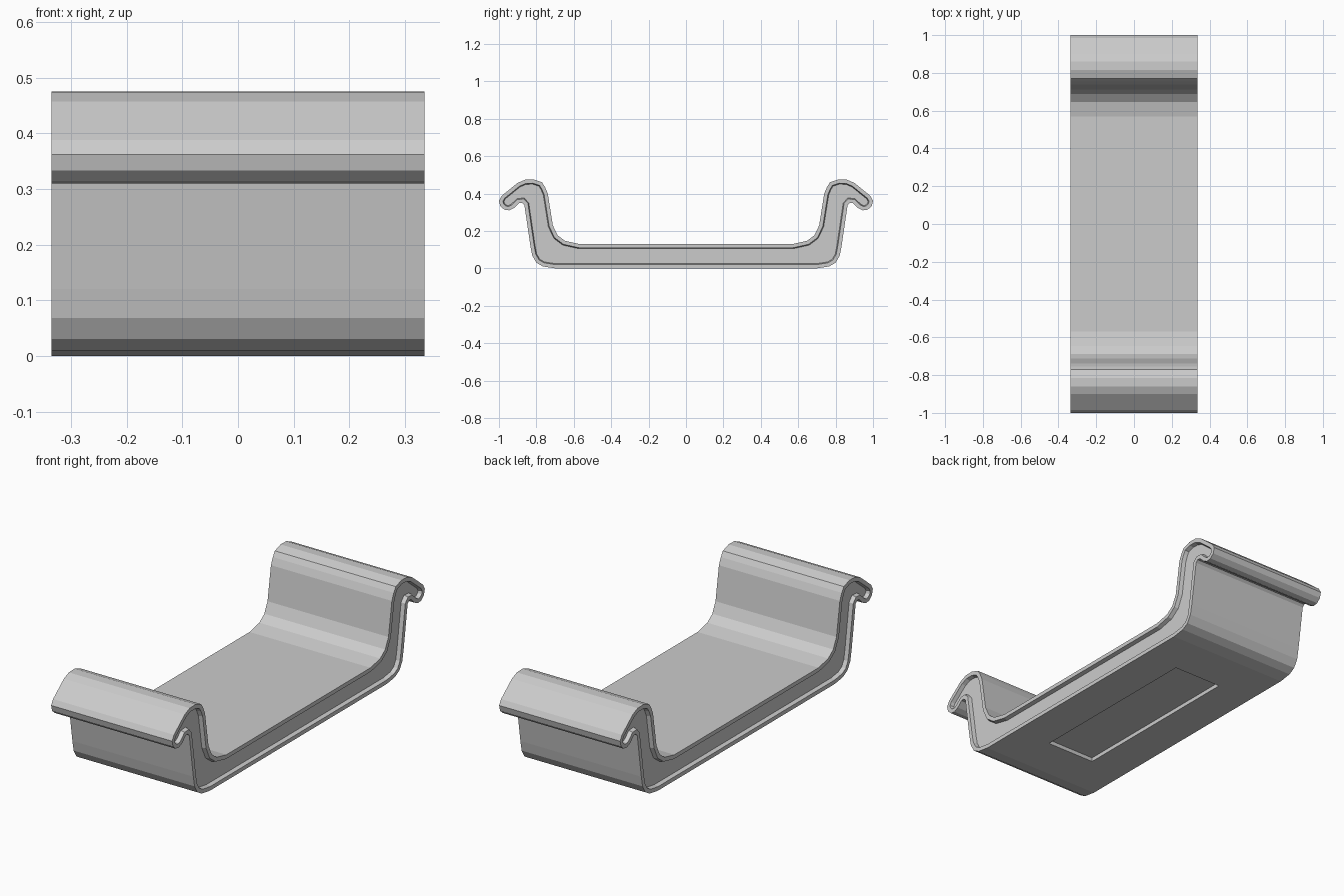
import bpy, bmesh

if "Cube" in bpy.data.objects:
    bpy.data.objects.remove(bpy.data.objects["Cube"])

HALF_W = 0.335

# Half profile (y, z) from the inner floor, over the hooked lip, down to the base
half = [(0.57, 0.13), (0.635, 0.147), (0.675, 0.177), (0.70, 0.23),
        (0.727, 0.40), (0.742, 0.435), (0.77, 0.46), (0.815, 0.475), (0.86, 0.474),
        (0.90, 0.457), (0.985, 0.388), (1.0, 0.362), (0.993, 0.333), (0.972, 0.314),
        (0.945, 0.31), (0.92, 0.322), (0.892, 0.349), (0.875, 0.35), (0.864, 0.338),
        (0.832, 0.12), (0.822, 0.068), (0.80, 0.03), (0.765, 0.01), (0.70, 0.0)]
# Tray top contour should start on the inner side of each wall
half = [(y + 0.012 if 0.6 < y < 0.76 and z > 0.14 else y, z) for y, z in half]
profile = half + [(-y, z) for y, z in reversed(half)]

# Extruded tray body
bm = bmesh.new()
cap = bm.faces.new([bm.verts.new((-HALF_W, y, z)) for y, z in profile])
ext = bmesh.ops.extrude_face_region(bm, geom=[cap], use_keep_orig=True)
bmesh.ops.translate(bm, vec=(2 * HALF_W, 0, 0),
                    verts=[v for v in ext["geom"] if isinstance(v, bmesh.types.BMVert)])
bmesh.ops.recalc_face_normals(bm, faces=bm.faces[:])

# Flat rim and sunken panel on both ends
for f in [f for f in bm.faces if abs(f.normal.x) > 0.9]:
    bmesh.ops.inset_region(bm, faces=[f], thickness=0.02, depth=0, use_even_offset=True)
    bmesh.ops.inset_region(bm, faces=[f], thickness=0.005, depth=-0.02, use_even_offset=True)
mesh = bpy.data.meshes.new("tray_body")
bm.to_mesh(mesh)
bm.free()
tray = bpy.data.objects.new("tray_body", mesh)
bpy.context.collection.objects.link(tray)

# Shallow rectangular recess under the base
bpy.ops.mesh.primitive_cube_add(size=1, location=(0, 0, 0))
cutter = bpy.context.object
cutter.name = "base_recess_cutter"
cutter.scale = (0.27, 0.95, 0.04)
cutter.hide_render = True
cutter.display_type = 'WIRE'
cut = tray.modifiers.new("base_recess", 'BOOLEAN')
cut.operation = 'DIFFERENCE'
cut.solver = 'EXACT'
cut.object = cutter
